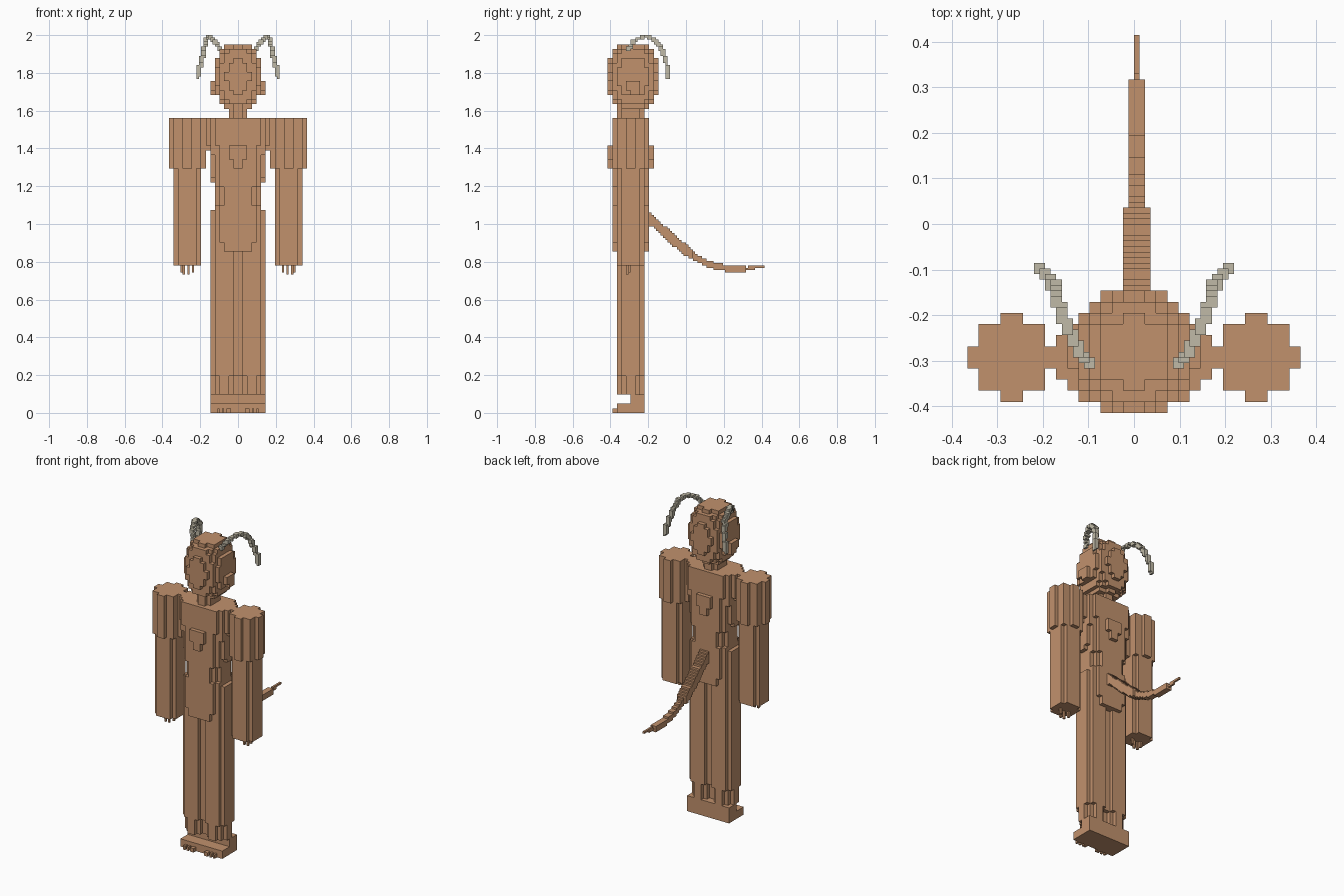
import bpy, bmesh
from math import floor, ceil
from mathutils import Vector

V = 2 / 82          # coarse block size
F = V / 2           # fine block size

cube = bpy.data.objects.get("Cube")
if cube:
    bpy.data.objects.remove(cube, do_unlink=True)


def material(name, rgb):
    m = bpy.data.materials.new(name)
    m.use_nodes = True
    m.diffuse_color = (*rgb, 1)
    m.node_tree.nodes["Principled BSDF"].inputs["Base Color"].default_value = (*rgb, 1)
    return m


TAN = material("warm_tan", (0.535, 0.285, 0.152))
GREY = material("pale_stone", (0.53, 0.49, 0.385))

# the six sides of a block, each with its corners in outward order
SIDES = {
    (1, 0, 0): ((1, 0, 0), (1, 1, 0), (1, 1, 1), (1, 0, 1)),
    (-1, 0, 0): ((0, 0, 0), (0, 0, 1), (0, 1, 1), (0, 1, 0)),
    (0, 1, 0): ((0, 1, 0), (0, 1, 1), (1, 1, 1), (1, 1, 0)),
    (0, -1, 0): ((0, 0, 0), (1, 0, 0), (1, 0, 1), (0, 0, 1)),
    (0, 0, 1): ((0, 0, 1), (1, 0, 1), (1, 1, 1), (0, 1, 1)),
    (0, 0, -1): ((0, 0, 0), (0, 1, 0), (1, 1, 0), (1, 0, 0)),
}


def blocks(name, cells, size=V, mat=TAN, offset=(0, 0, 0)):
    """Skin a set of grid cells with the outer block faces only."""
    bm = bmesh.new()
    verts = {}

    def vert(key):
        if key not in verts:
            verts[key] = bm.verts.new([k * size + o for k, o in zip(key, offset)])
        return verts[key]

    for c in cells:
        for d, corners in SIDES.items():
            if tuple(a + b for a, b in zip(c, d)) not in cells:
                bm.faces.new([vert(tuple(a + b for a, b in zip(c, k))) for k in corners])
    mesh = bpy.data.meshes.new(name)
    bm.to_mesh(mesh)
    bm.free()
    mesh.materials.append(mat)
    ob = bpy.data.objects.new(name, mesh)
    bpy.context.collection.objects.link(ob)
    return ob


def fill(lo, hi, inside=lambda x, y, z: True):
    """Grid cells in a box whose centres pass a test."""
    return {(i, j, k)
            for i in range(lo[0], hi[0]) for j in range(lo[1], hi[1]) for k in range(lo[2], hi[2])
            if inside(i + .5, j + .5, k + .5)}


def column(cx, cy, r, z0, z1):
    n = ceil(r)
    return fill((cx - n, cy - n, z0), (cx + n, cy + n, z1),
                lambda x, y, z: (x - cx) ** 2 + (y - cy) ** 2 < r * r)


def lerp(table, t):
    for a, b in zip(table, table[1:]):
        if t <= b[0]:
            f = max(0, (t - a[0]) / (b[0] - a[0]))
            return [p + (q - p) * f for p, q in zip(a[1:], b[1:])]
    return table[-1][1:]


def trail(points, half):
    """Fine cells swept along a path; half(t) gives the half sizes."""
    cells = set()
    n = len(points) - 1
    for s in range(n * 40 + 1):
        t = s / 40
        i = min(int(t), n - 1)
        p = Vector(points[i]).lerp(Vector(points[i + 1]), t - i)
        h = half(p)
        ranges = [range(floor((p[a] - h[a]) / F + .5), max(floor((p[a] - h[a]) / F + .5) + 1,
                  floor((p[a] + h[a]) / F + .5))) for a in range(3)]
        cells |= {(x, y, z) for x in ranges[0] for y in ranges[1] for z in ranges[2]}
    return cells


CY = -12  # body axis, in blocks

# torso: height, half width, half depth
PROFILE = [(35, 6.1, 3.8), (38, 6.2, 4.2), (41, 6.15, 4.45), (43.5, 5.8, 4.45), (45, 5.0, 4.45),
           (49, 5.1, 4.45), (51, 5.8, 4.45), (56, 6.3, 4.45), (58.4, 6.9, 4.45), (64, 7.2, 4.45)]


def in_torso(x, y, z):
    a, b = lerp(PROFILE, z)
    return (abs(x) / a) ** 2.2 + (abs(y - CY) / b) ** 2.2 < 1


blocks("torso", fill((-8, CY - 5, 35), (8, CY + 5, 64), in_torso))

# raised plates on chest and back
for name, j in (("chest_plate", -17), ("back_plate", -8)):
    blocks(name, fill((-2, j, 55), (2, j + 1, 58)) | fill((-1, j, 53), (1, j + 1, 55)))

# neck and rounded head
blocks("neck", column(0, CY, 2.6, 63, 67) - fill((-3, -15, 63), (-2, -9, 67)) - fill((2, -15, 63), (3, -9, 67)))


def in_head(x, y, z):
    return (abs(x) / 5.1) ** 2.5 + (abs(y + 11.5) / 5.4) ** 2.5 + (abs(z - 73) / 7.4) ** 2.5 < 1


blocks("head", fill((-6, -18, 65), (6, -5, 81), in_head))

# limbs, built per side
for side, s in (("left", 1), ("right", -1)):
    blocks(side + "_ear", fill((5 if s > 0 else -6, -13, 70), (6 if s > 0 else -5, -10, 72))
           | fill((5 if s > 0 else -6, -12, 69), (6 if s > 0 else -5, -10, 70)))
    blocks(side + "_shoulder", column(11 * s, CY, 3.6, 53, 64))
    blocks(side + "_arm", column(11 * s, CY, 2.95, 32, 53))
    # fingers: thin posts under the arm
    fingers = set()
    for dx, dy, low in ((-3, -1, 61), (-1, -2, 60), (1, -2, 60), (2, -1, 61)):
        x = 22 * s + (dx if s > 0 else -dx - 1)
        fingers |= fill((x, -24 + dy, low), (x + 1, -23 + dy, 64))
    blocks(side + "_fingers", fingers, F)
    # leg: thinner ankle, then the full column up to the hip
    blocks(side + "_leg", column(3 * s, CY, 2.6, 4, 8) | column(3 * s, CY, 2.95, 8, 36))
    x0 = 0 if s > 0 else -6
    blocks(side + "_foot", fill((x0, -15, 0), (x0 + 6, -9, 2)) | fill((x0, -12, 2), (x0 + 6, -9, 4)))
    toes = set()
    for tx, w in ((3, 2), (6, 1), (8, 1)):
        x = tx if s > 0 else -tx - w
        toes |= fill((x, -32, 0), (x + w, -30, 2))
    blocks(side + "_toes", toes, F)
    # arched antenna
    path = [(.095, -.305, 1.925), (.115, -.285, 1.955), (.135, -.255, 1.982), (.15, -.215, 1.993),
            (.163, -.18, 1.985), (.172, -.15, 1.96), (.18, -.125, 1.92), (.195, -.105, 1.86),
            (.205, -.1, 1.82), (.213, -.097, 1.78)]
    blocks(side + "_antenna", trail([(s * x, y, z) for x, y, z in path],
           lambda p: (.011, .011, .0065)), F, GREY)

# tapering tail, sweeping down and back
TAIL = [(.006, -.21, 1.045), (.006, -.1, .945), (.006, 0, .86), (.006, .08, .805), (.006, .15, .777),
        (.006, .22, .765), (.006, .31, .763), (.006, .36, .771), (.006, .408, .776)]


def tail_half(p):
    if p.y < .03:
        return (.0305, .008, .027)
    return (.018, .008, .015) if p.y < .31 else (.006, .006, .008)


blocks("tail", trail(TAIL, tail_half), F)
